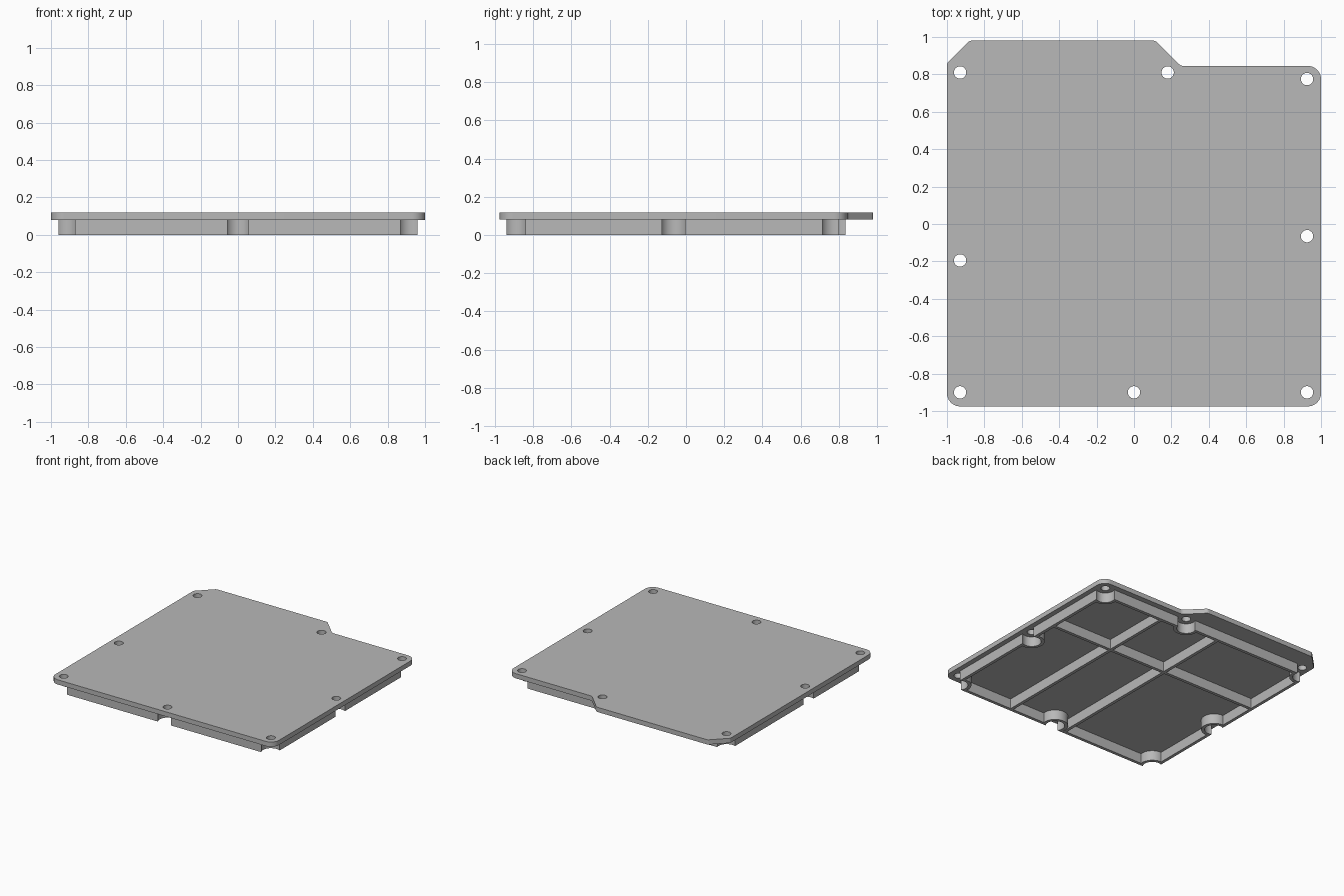
import bpy, bmesh, math
from mathutils import Vector

cube = bpy.data.objects.get("Cube")
if cube:
    bpy.data.objects.remove(cube, do_unlink=True)

PLATE_Z, TOP_Z = 0.08, 0.118   # underside and top of the lid plate
WALL = 0.025                   # wall and rib thickness
HOLE_R, RELIEF_R = 0.033, 0.07
SCREWS = [(-0.93, 0.81), (0.18, 0.81), (0.925, 0.775), (0.925, -0.065),
          (-0.93, -0.195), (-0.93, -0.9), (0, -0.9), (0.925, -0.9)]

grey = bpy.data.materials.new("plain grey")
grey.use_nodes = True
grey.diffuse_color = (0.48, 0.48, 0.48, 1)
grey.node_tree.nodes["Principled BSDF"].inputs["Base Color"].default_value = grey.diffuse_color


def rounded(corners, steps=8):
    """Outline from (x, y, radius) corners, with an arc at each rounded one."""
    out = []
    for i, (x, y, r) in enumerate(corners):
        p = Vector((x, y))
        if r == 0:
            out.append(p)
            continue
        a = (Vector(corners[i - 1][:2]) - p).normalized()
        b = (Vector(corners[(i + 1) % len(corners)][:2]) - p).normalized()
        half = a.angle(b) / 2
        centre = p + (a + b).normalized() * (r / math.sin(half))
        start = p + a * (r / math.tan(half)) - centre
        end = p + b * (r / math.tan(half)) - centre
        for k in range(steps + 1):
            out.append(centre + start.lerp(end, k / steps).normalized() * r)
    return out


def prism(name, outline, z0, z1):
    """Solid made by pushing a flat outline up from z0 to z1."""
    bm = bmesh.new()
    face = bm.faces.new([bm.verts.new((p[0], p[1], z0)) for p in outline])
    top = bmesh.ops.extrude_face_region(bm, geom=[face])["geom"]
    bmesh.ops.translate(bm, vec=(0, 0, z1 - z0),
                        verts=[v for v in top if isinstance(v, bmesh.types.BMVert)])
    bmesh.ops.recalc_face_normals(bm, faces=bm.faces)
    mesh = bpy.data.meshes.new(name)
    bm.to_mesh(mesh)
    bm.free()
    mesh.materials.append(grey)
    ob = bpy.data.objects.new(name, mesh)
    bpy.context.collection.objects.link(ob)
    return ob


def box(name, x0, x1, y0, y1, z0, z1):
    return prism(name, [(x0, y0), (x1, y0), (x1, y1), (x0, y1)], z0, z1)


def posts(radius, z0, z1):
    """One round cutter at every screw position."""
    ring = [(radius * math.cos(t), radius * math.sin(t))
            for t in (math.tau * k / 40 for k in range(40))]
    return [prism("screw_cutter", [(x + a, y + b) for a, b in ring], z0, z1)
            for x, y in SCREWS]


def cut(ob, cutters):
    """Subtract each cutter from the object and remove the cutter."""
    bpy.ops.object.select_all(action='DESELECT')
    bpy.context.view_layer.objects.active = ob
    ob.select_set(True)
    for c in cutters:
        c.hide_render = True
        mod = ob.modifiers.new("cut", 'BOOLEAN')
        mod.operation, mod.solver, mod.object = 'DIFFERENCE', 'EXACT', c
        bpy.ops.object.modifier_apply(modifier=mod.name)
        bpy.data.objects.remove(c, do_unlink=True)


def finish(ob):
    bpy.ops.object.select_all(action='DESELECT')
    bpy.context.view_layer.objects.active = ob
    ob.select_set(True)
    bpy.ops.object.shade_smooth_by_angle(angle=math.radians(30))


# Lid plate with the raised back tab and screw holes
plate = prism("lid_plate", rounded([
    (-1, -0.975, 0.07), (1, -0.975, 0.07), (1, 0.845, 0.07), (0.25, 0.845, 0.04),
    (0.115, 0.98, 0.03), (-0.88, 0.98, 0.03), (-1, 0.86, 0.02)]), PLATE_Z, TOP_Z)
cut(plate, posts(HOLE_R, PLATE_Z - 0.1, TOP_Z + 0.1))
finish(plate)


# Underside frame: stepped outline, pockets left between the ribs, screw reliefs
def step_outline(inset):
    left, right, front = -0.96 + inset, 0.96 - inset, -0.94 + inset
    low, high, step = 0.80 - inset, 0.835 - inset, 0.18 - inset
    return [(left, front), (right, front), (right, low),
            (step, low), (step, high), (left, high)]


frame = prism("underside_frame", step_outline(0), 0, PLATE_Z)
pockets = prism("pocket_cutter", step_outline(WALL), -0.1, PLATE_Z + 0.1)
h = WALL / 2
ribs = [box("rib", x - h, x + h, -2, 2, -0.3, 0.3) for x in (-0.11, 0.40)]
ribs.append(box("rib", -2, 2, 0.21 - h, 0.21 + h, -0.3, 0.3))
cut(pockets, posts(RELIEF_R + WALL, -0.2, 0.25) + ribs)
cut(frame, [pockets] + posts(RELIEF_R, -0.2, 0.25))
finish(frame)
